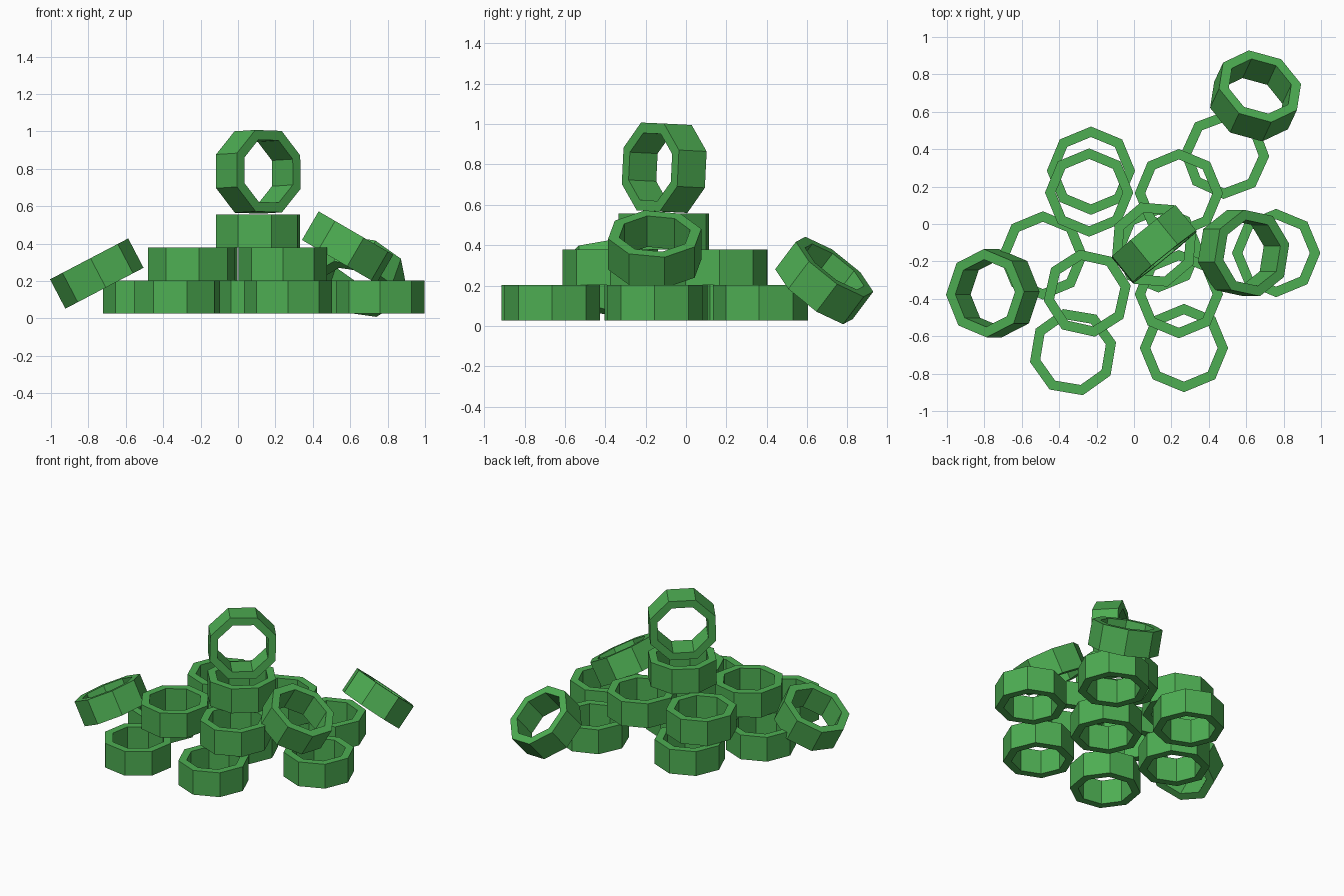
import bpy, bmesh, math
from mathutils import Vector, Matrix

if "Cube" in bpy.data.objects:
    bpy.data.objects.remove(bpy.data.objects["Cube"])

R_OUT, R_IN, H = 0.236, 0.18, 0.177

green = bpy.data.materials.new("leaf green")
green.diffuse_color = (0.075, 0.42, 0.085, 1)
green.use_nodes = True
green.node_tree.nodes["Principled BSDF"].inputs["Base Color"].default_value = green.diffuse_color


def ring(name, center, spin=0.0, axis=(0, 0, 1)):
    """Octagonal ring with flat sides and an open octagonal hole."""
    bm = bmesh.new()
    loops = []
    for r, z in ((R_OUT, -H / 2), (R_OUT, H / 2), (R_IN, H / 2), (R_IN, -H / 2)):
        loops.append([bm.verts.new((r * math.cos(i * math.pi / 4),
                                    r * math.sin(i * math.pi / 4), z)) for i in range(8)])
    for k in range(4):
        a, b = loops[k], loops[(k + 1) % 4]
        for i in range(8):
            j = (i + 1) % 8
            bm.faces.new((a[i], a[j], b[j], b[i]))
    bmesh.ops.recalc_face_normals(bm, faces=bm.faces)
    mesh = bpy.data.meshes.new(name)
    bm.to_mesh(mesh)
    bm.free()
    mesh.materials.append(green)
    obj = bpy.data.objects.new(name, mesh)
    bpy.context.collection.objects.link(obj)
    turn = Vector((0, 0, 1)).rotation_difference(Vector(axis)).to_matrix().to_4x4()
    obj.matrix_world = Matrix.Translation(center) @ turn @ Matrix.Rotation(math.radians(spin), 4, 'Z')
    return obj


# flat rings, layer by layer: x, y, spin
layers = {
    "bottom_ring": (0.114, [(-0.326, -0.685, 13), (0.267, -0.663, 0), (0.76, -0.155, 0),
                            (0.487, 0.37, -2), (-0.487, -0.168, 0), (-0.23, 0.285, 0),
                            (0.13, -0.13, 0)]),
    "middle_ring": (0.291, [(-0.25, -0.37, 10), (0.24, 0.165, 0), (0.24, -0.375, 0),
                            (-0.24, 0.168, 0)]),
    "upper_ring": (0.468, [(0.107, -0.11, 18)]),
}
for name, (z, spots) in layers.items():
    for n, (x, y, spin) in enumerate(spots):
        ring(f"{name}_{n + 1}", (x, y, z), spin)

# ring standing on its edge at the top
ring("standing_ring", (0.108, -0.108, 0.784), 15, (0.63, -0.775, 0.04))

# rings leaning against the pile
ring("left_leaning_ring", (-0.755, -0.37, 0.24), 2, (-0.46, 0, 0.88))
ring("right_leaning_ring", (0.586, -0.155, 0.38), 12, (0.5, 0, 0.86))
ring("back_leaning_ring", (0.65, 0.685, 0.225), 10, (0.27, 0.58, 0.77))
